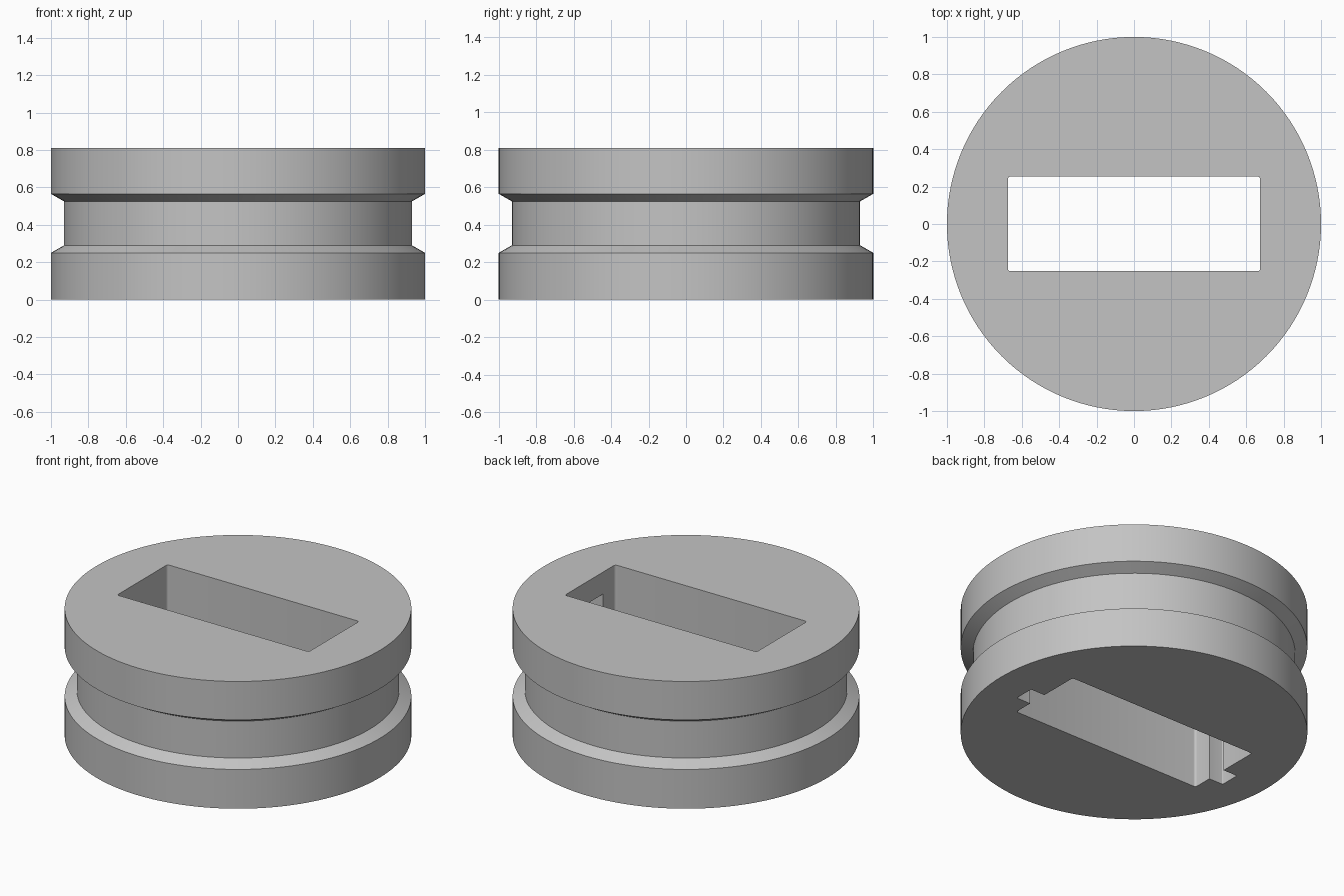
import bpy
import bmesh
import math

# Remove only the default cube
cube = bpy.data.objects.get("Cube")
if cube:
    bpy.data.objects.remove(cube, do_unlink=True)

HEIGHT = 0.81
SEGMENTS = 128

grey = bpy.data.materials.new("plain_grey")
grey.use_nodes = True
colour = (0.55, 0.55, 0.55, 1)
grey.diffuse_color = colour
grey.node_tree.nodes["Principled BSDF"].inputs["Base Color"].default_value = colour


def make_object(name, bm):
    mesh = bpy.data.meshes.new(name)
    bm.to_mesh(mesh)
    bm.free()
    mesh.materials.append(grey)
    obj = bpy.data.objects.new(name, mesh)
    bpy.context.collection.objects.link(obj)
    return obj


def lathe(name, profile):
    """Closed solid of revolution from (radius, height) pairs, bottom to top."""
    bm = bmesh.new()
    angles = [math.tau * i / SEGMENTS for i in range(SEGMENTS)]
    rings = [[bm.verts.new((r * math.cos(a), r * math.sin(a), z)) for a in angles]
             for r, z in profile]
    for low, high in zip(rings, rings[1:]):
        for i in range(SEGMENTS):
            j = (i + 1) % SEGMENTS
            bm.faces.new((low[i], low[j], high[j], high[i]))
    bm.faces.new(rings[0][::-1])
    bm.faces.new(rings[-1])
    return make_object(name, bm)


def box_cutter(name, x, y, z, radius):
    """Box over the given ranges with rounded upright edges."""
    bm = bmesh.new()
    bmesh.ops.create_cube(bm, size=1)
    for v in bm.verts:
        v.co = [lo + (c + 0.5) * (hi - lo) for c, (lo, hi) in zip(v.co, (x, y, z))]
    upright = [e for e in bm.edges
               if abs(e.verts[0].co.z - e.verts[1].co.z) > 0.1]
    bmesh.ops.bevel(bm, geom=upright, offset=radius, segments=4,
                    profile=0.5, affect='EDGES')
    obj = make_object(name, bm)
    obj.hide_render = True
    return obj


def cut(target, cutter):
    mod = target.modifiers.new(cutter.name, 'BOOLEAN')
    mod.operation = 'DIFFERENCE'
    mod.solver = 'EXACT'
    mod.object = cutter
    bpy.ops.object.modifier_apply(modifier=mod.name)
    bpy.data.objects.remove(cutter, do_unlink=True)


# Round body with a chamfered groove around the middle
body = lathe("grooved_disc", [(1, 0), (1, 0.25), (0.93, 0.29),
                              (0.93, 0.525), (1, 0.565), (1, HEIGHT)])
bpy.context.view_layer.objects.active = body
body.select_set(True)

# Rectangular slot right through the body
cut(body, box_cutter("slot_cutter", (-0.675, 0.675), (-0.252, 0.254),
                     (-0.1, HEIGHT + 0.1), 0.015))

# Keyway notches at both slot ends, open at the bottom and blind at the top
cut(body, box_cutter("keyway_cutter", (-0.775, 0.775), (-0.128, 0),
                     (-0.1, 0.67), 0.006))

bpy.ops.object.shade_smooth_by_angle(angle=math.radians(25))
